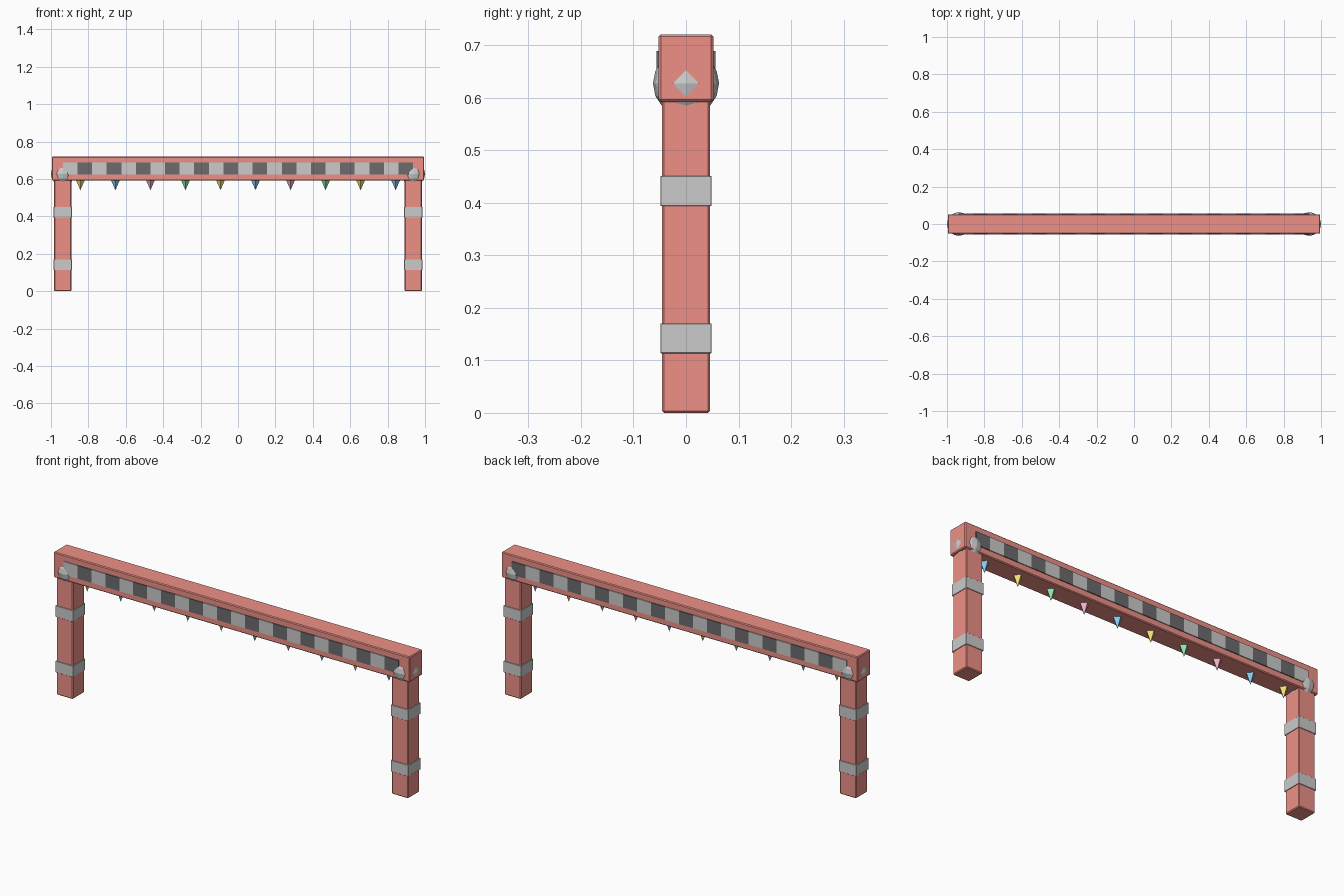
import bpy, bmesh
from mathutils import Matrix

if "Cube" in bpy.data.objects:
    bpy.data.objects.remove(bpy.data.objects["Cube"])


def material(name, rgb):
    m = bpy.data.materials.new(name)
    m.diffuse_color = (*rgb, 1)
    m.use_nodes = True
    m.node_tree.nodes["Principled BSDF"].inputs["Base Color"].default_value = m.diffuse_color
    return m


RED = material("red", (0.85, 0.28, 0.24))
BLACK = material("black", (0.15, 0.15, 0.16))
FLAGS = [material("yellow", (0.95, 0.77, 0.20)), material("blue", (0.25, 0.62, 0.92)),
         material("pink", (0.90, 0.45, 0.58)), material("green", (0.30, 0.80, 0.45))]


def finish(name, bm, mat=None, bevel=0):
    me = bpy.data.meshes.new(name)
    bm.to_mesh(me)
    bm.free()
    ob = bpy.data.objects.new(name, me)
    bpy.context.collection.objects.link(ob)
    if mat:
        me.materials.append(mat)
    if bevel:
        mod = ob.modifiers.new("bevel", 'BEVEL')
        mod.width = bevel
        mod.segments = 1
    return ob


def box(name, centre, size, mat=None, bevel=0):
    bm = bmesh.new()
    bmesh.ops.create_cube(bm, size=1, matrix=Matrix.Translation(centre) @ Matrix.Diagonal((*size, 1)))
    return finish(name, bm, mat, bevel)


# top beam
box("beam", (0, 0, 0.656), (1.99, 0.104, 0.128), RED, 0.004)

# legs, grey bands and ball joints
LEG_X = 0.937
for side, s in (("left", -1), ("right", 1)):
    box(f"{side}_leg", (s * LEG_X, 0, 0.305), (0.092, 0.092, 0.61), RED, 0.004)
    for label, z in (("lower", 0.142), ("upper", 0.422)):
        box(f"{side}_{label}_band", (s * LEG_X, 0, z), (0.098, 0.098, 0.057), bevel=0.001)
    bm = bmesh.new()
    bmesh.ops.create_uvsphere(bm, u_segments=16, v_segments=8, radius=0.063,
                              matrix=Matrix.Translation((s * LEG_X, 0, 0.627)))
    finish(f"{side}_joint", bm)

# chequered strip, showing on both faces of the beam
CELLS, CELL_W = 24, 0.078
for i in range(CELLS):
    x = (i - (CELLS - 1) / 2) * CELL_W
    box(f"chequer_{i + 1}", (x, 0, 0.656), (CELL_W, 0.113, 0.066), BLACK if i % 2 else None)

# hanging pennants under the beam
for i in range(10):
    bm = bmesh.new()
    bmesh.ops.create_cone(bm, cap_ends=True, segments=4, radius1=0, radius2=0.026, depth=0.06,
                          matrix=Matrix.Translation(((i - 4.5) * 0.1873, 0, 0.57)))
    bmesh.ops.remove_doubles(bm, verts=bm.verts, dist=1e-5)
    finish(f"pennant_{i + 1}", bm, FLAGS[i % 4])
